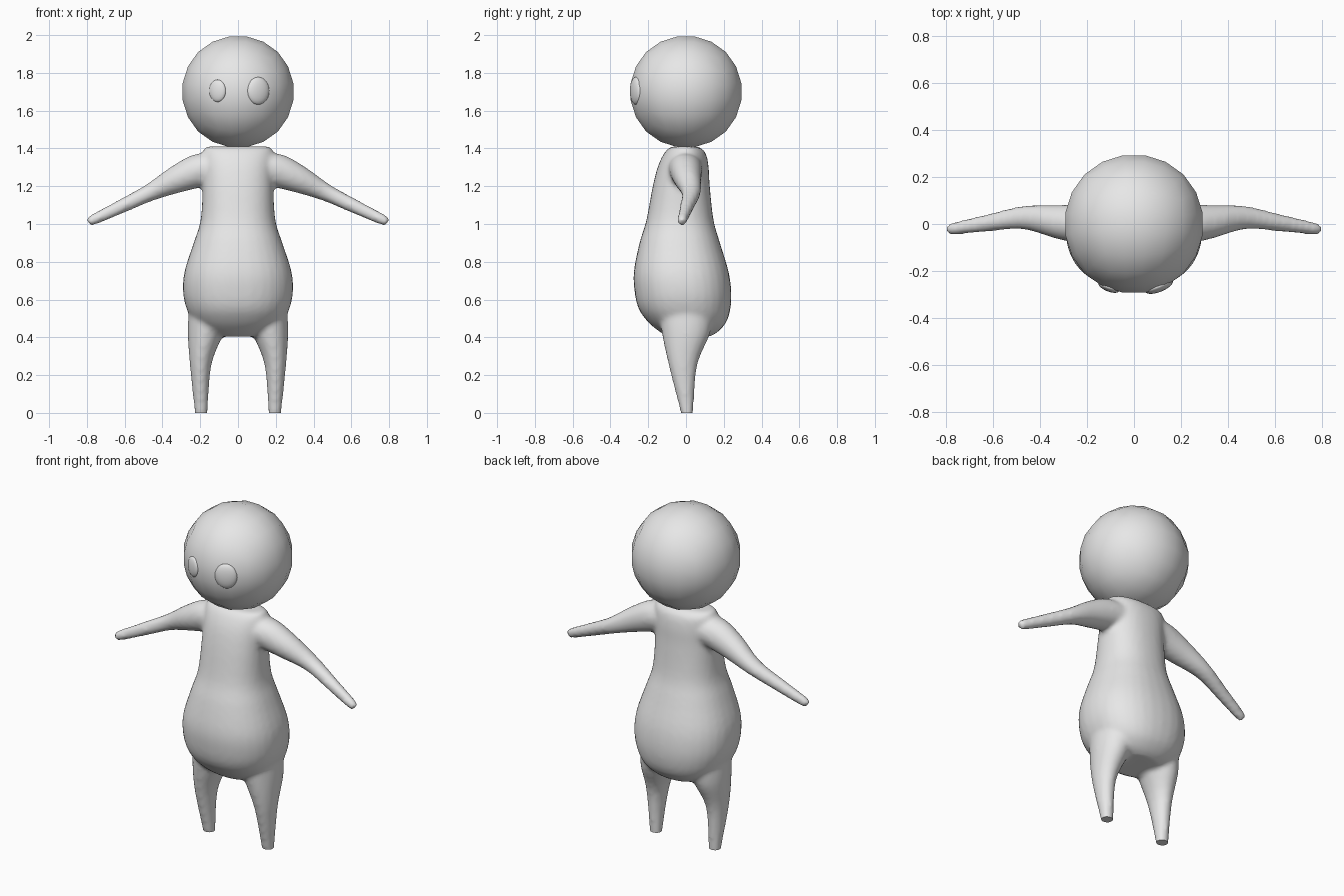
import bpy, bmesh, math
from mathutils import Vector, Matrix

if "Cube" in bpy.data.objects:
    bpy.data.objects.remove(bpy.data.objects["Cube"])

grey = bpy.data.materials.new("soft grey")
grey.diffuse_color = (0.8, 0.8, 0.8, 1)
grey.use_nodes = True
grey.node_tree.nodes["Principled BSDF"].inputs["Base Color"].default_value = grey.diffuse_color


def add_object(name, bm):
    bmesh.ops.recalc_face_normals(bm, faces=bm.faces[:])
    for f in bm.faces:
        f.smooth = True
    me = bpy.data.meshes.new(name)
    bm.to_mesh(me)
    bm.free()
    me.materials.append(grey)
    ob = bpy.data.objects.new(name, me)
    bpy.context.collection.objects.link(ob)
    return ob


def smooth_rows(rows, steps=4):
    """Catmull-Rom interpolation between the given section rows."""
    rows = [Vector(r) for r in rows]
    out = []
    for i in range(len(rows) - 1):
        a, b, c, d = rows[max(i - 1, 0)], rows[i], rows[i + 1], rows[min(i + 2, len(rows) - 1)]
        for k in range(steps):
            t = k / steps
            out.append(0.5 * (2 * b + (c - a) * t + (2 * a - 5 * b + 4 * c - d) * t * t
                              + (3 * b - a - 3 * c + d) * t ** 3))
    return out + [rows[-1]]


def loft(bm, sections, power=1.0, n=32):
    """Closed skin over (centre, half axis, half axis) sections."""
    def shape(v):
        return math.copysign(abs(v) ** power, v)
    rings = []
    for c, u, v in sections:
        rings.append([bm.verts.new(c + u * shape(math.cos(2 * math.pi * k / n))
                                   + v * shape(math.sin(2 * math.pi * k / n))) for k in range(n)])
    for r, s in zip(rings, rings[1:]):
        for k in range(n):
            bm.faces.new((r[k], r[(k + 1) % n], s[(k + 1) % n], s[k]))
    bm.faces.new(rings[0][::-1])
    bm.faces.new(rings[-1])


bm = bmesh.new()

# Torso: height, half width, front y, back y
torso = [(.405, .12, -.10, .13), (.43, .18, -.14, .17), (.48, .235, -.20, .213),
         (.55, .272, -.25, .235), (.64, .291, -.272, .24), (.75, .283, -.276, .225),
         (.90, .235, -.246, .18), (1.02, .198, -.21, .146), (1.2, .187, -.176, .126),
         (1.31, .187, -.147, .119), (1.38, .187, -.112, .102), (1.41, .17, -.08, .065)]
loft(bm, [(Vector((0, (f + b) / 2, z)), Vector((w, 0, 0)), Vector((0, (b - f) / 2, 0)))
          for z, w, f, b in map(tuple, (list(r) for r in smooth_rows(torso)))], power=0.88)

# Legs: height, centre x, centre y, half width, half depth
leg = [(-.05, .194, .006, .028, .026), (0, .195, .005, .034, .033), (.25, .198, -.016, .056, .075),
       (.42, .173, 0, .093, .127), (.55, .16, 0, .10, .14)]
# Arms: centre x, y, z, half depth, half thickness
arm = [(.06, -.005, 1.30, .10, .085), (.19, -.002, 1.286, .088, .092), (.32, .008, 1.238, .073, .074),
       (.47, .027, 1.165, .05, .046), (.62, .005, 1.092, .037, .037),
       (.77, -.02, 1.021, .026, .028), (.795, -.021, 1.01, .014, .016)]
across = Vector((.43, 0, .90))
for s in (-1, 1):
    loft(bm, [(Vector((s * r[1], r[2], r[0])), Vector((r[3], 0, 0)), Vector((0, r[4], 0)))
              for r in smooth_rows(leg)])
    loft(bm, [(Vector((s * r[0], r[1], r[2])), Vector((0, r[3], 0)),
               Vector((s * across.x, 0, across.z)) * r[4]) for r in smooth_rows(arm)])

# Fuse torso, arms and legs into one softly blended skin
body = add_object("body", bm)
remesh = body.modifiers.new("fuse", 'REMESH')
remesh.mode = 'VOXEL'
remesh.voxel_size = 0.014
remesh.use_smooth_shade = True
blend = body.modifiers.new("blend", 'SMOOTH')
blend.factor = 0.5
blend.iterations = 5
fused = bpy.data.meshes.new_from_object(body.evaluated_get(bpy.context.evaluated_depsgraph_get()))
body.modifiers.clear()

# Trim the feet flat on the floor
bm = bmesh.new()
bm.from_mesh(fused)
cut = bmesh.ops.bisect_plane(bm, geom=bm.verts[:] + bm.edges[:] + bm.faces[:],
                             plane_co=(0, 0, 0), plane_no=(0, 0, 1), clear_inner=True)
rim = [e for e in cut["geom_cut"] if isinstance(e, bmesh.types.BMEdge)]
soles = bmesh.ops.holes_fill(bm, edges=rim, sides=0)["faces"]
for f in bm.faces:
    f.smooth = True
for f in soles:
    f.smooth = False
    for e in f.edges:
        e.smooth = False
bm.to_mesh(body.data)
bm.free()
if not body.data.materials:
    body.data.materials.append(grey)

# Head: rounded cube grid
bm = bmesh.new()
bmesh.ops.create_cube(bm, size=2)
bmesh.ops.subdivide_edges(bm, edges=bm.edges[:], cuts=4, use_grid_fill=True)
for v in bm.verts:
    v.co = Vector([math.tan(c * math.pi / 4) for c in v.co]).normalized() * 0.3
    v.co.z += 1.7
add_object("head", bm)

# Eyes: flattened domes set into the face, one larger than the other
for name, x, w, h, depth, dist in (("small_eye", -.112, .047, .059, .018, .29),
                                   ("large_eye", .112, .063, .073, .024, .286)):
    angle = math.asin(x / .3)
    bm = bmesh.new()
    bmesh.ops.create_uvsphere(bm, u_segments=24, v_segments=12, radius=1)
    place = (Matrix.Translation((0, 0, 1.705)) @ Matrix.Rotation(angle, 4, 'Z')
             @ Matrix.Translation((0, -dist, 0)) @ Matrix.Diagonal((w, depth, h, 1)))
    bmesh.ops.transform(bm, matrix=place, verts=bm.verts)
    add_object(name, bm)
